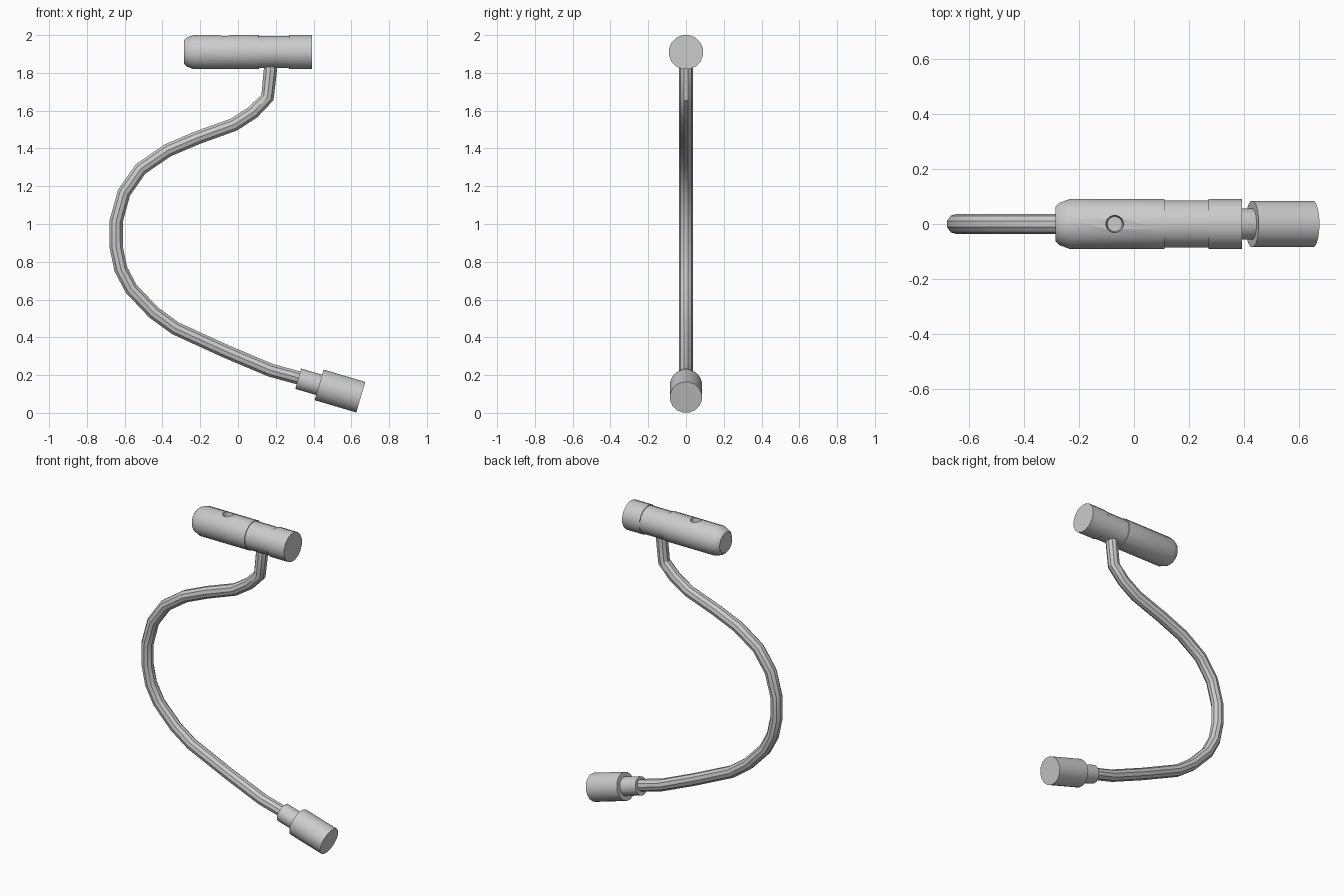
import bpy, bmesh, math
from mathutils import Vector, Matrix

if "Cube" in bpy.data.objects:
    bpy.data.objects.remove(bpy.data.objects["Cube"])


def lathe(name, profile, origin, direction, sides=16):
    """Closed solid of revolution; profile is (distance along axis, radius)."""
    bm = bmesh.new()
    rings = []
    for d, r in profile:
        rings.append([bm.verts.new((r * math.cos(a), r * math.sin(a), d))
                      for a in (math.tau * (i + 0.5) / sides for i in range(sides))])
    for a, b in zip(rings, rings[1:]):
        for i in range(sides):
            j = (i + 1) % sides
            bm.faces.new((a[i], a[j], b[j], b[i]))
    bm.faces.new(rings[0][::-1])
    bm.faces.new(rings[-1])
    rot = Vector(direction).to_track_quat('Z', 'Y').to_matrix().to_4x4()
    bm.transform(Matrix.Translation(origin) @ rot)
    bmesh.ops.recalc_face_normals(bm, faces=bm.faces)
    mesh = bpy.data.meshes.new(name)
    bm.to_mesh(mesh)
    bm.free()
    obj = bpy.data.objects.new(name, mesh)
    bpy.context.collection.objects.link(obj)
    return obj


def activate(obj):
    bpy.ops.object.select_all(action='DESELECT')
    obj.select_set(True)
    bpy.context.view_layer.objects.active = obj


def smooth(obj):
    activate(obj)
    bpy.ops.object.shade_smooth_by_angle(angle=math.radians(32))


# Lamp head: rounded rear, recessed collar, front ring
R, N = 0.092, 0.087
head = lathe("lamp_head",
             [(-0.285, 0.065), (-0.272, 0.078), (-0.235, R), (0.11, R), (0.11, N),
              (0.27, N), (0.27, R), (0.392, R)],
             (0, 0, 1.91), (1, 0, 0))

# Switch recess in the top of the head
cutter = lathe("switch_cutter", [(0, 0.027), (0.06, 0.034), (0.12, 0.034)],
               (-0.07, 0, 1.955), (0, 0, 1))
cutter.hide_render = True
cut = head.modifiers.new("switch_recess", 'BOOLEAN')
cut.operation = 'DIFFERENCE'
cut.solver = 'EXACT'
cut.object = cutter
activate(head)
bpy.ops.object.modifier_apply(modifier=cut.name)
bpy.data.objects.remove(cutter)
smooth(head)

# Flexible gooseneck, centre line in the xz plane
path = [(0.175, 1.87), (0.172, 1.82), (0.156, 1.67), (0.08, 1.592), (-0.02, 1.527),
        (-0.217, 1.456), (-0.372, 1.39), (-0.515, 1.292), (-0.604, 1.165),
        (-0.645, 1.014), (-0.645, 0.878), (-0.62, 0.76), (-0.565, 0.656),
        (-0.445, 0.53), (-0.33, 0.447), (-0.065, 0.326), (0.172, 0.226), (0.34, 0.18)]
curve = bpy.data.curves.new("gooseneck", 'CURVE')
curve.dimensions = '3D'
curve.bevel_depth = 0.037
curve.bevel_resolution = 3
curve.use_fill_caps = True
spline = curve.splines.new('POLY')
spline.points.add(len(path) - 1)
for p, (x, z) in zip(spline.points, path):
    p.co = (x, 0, z, 1)
neck = bpy.data.objects.new("gooseneck", curve)
bpy.context.collection.objects.link(neck)
activate(neck)
bpy.ops.object.convert(target='MESH')
smooth(bpy.context.view_layer.objects.active)

# Plug at the lower end, tilted along the neck
tilt = math.radians(16.5)
axis = Vector((math.cos(tilt), 0, -math.sin(tilt)))
tip = Vector((0.65, 0, 0.083))
smooth(lathe("plug_sleeve", [(-0.345, 0.057), (-0.20, 0.057)], tip, axis))
smooth(lathe("plug_body", [(-0.23, 0.086), (0, 0.086)], tip, axis))
